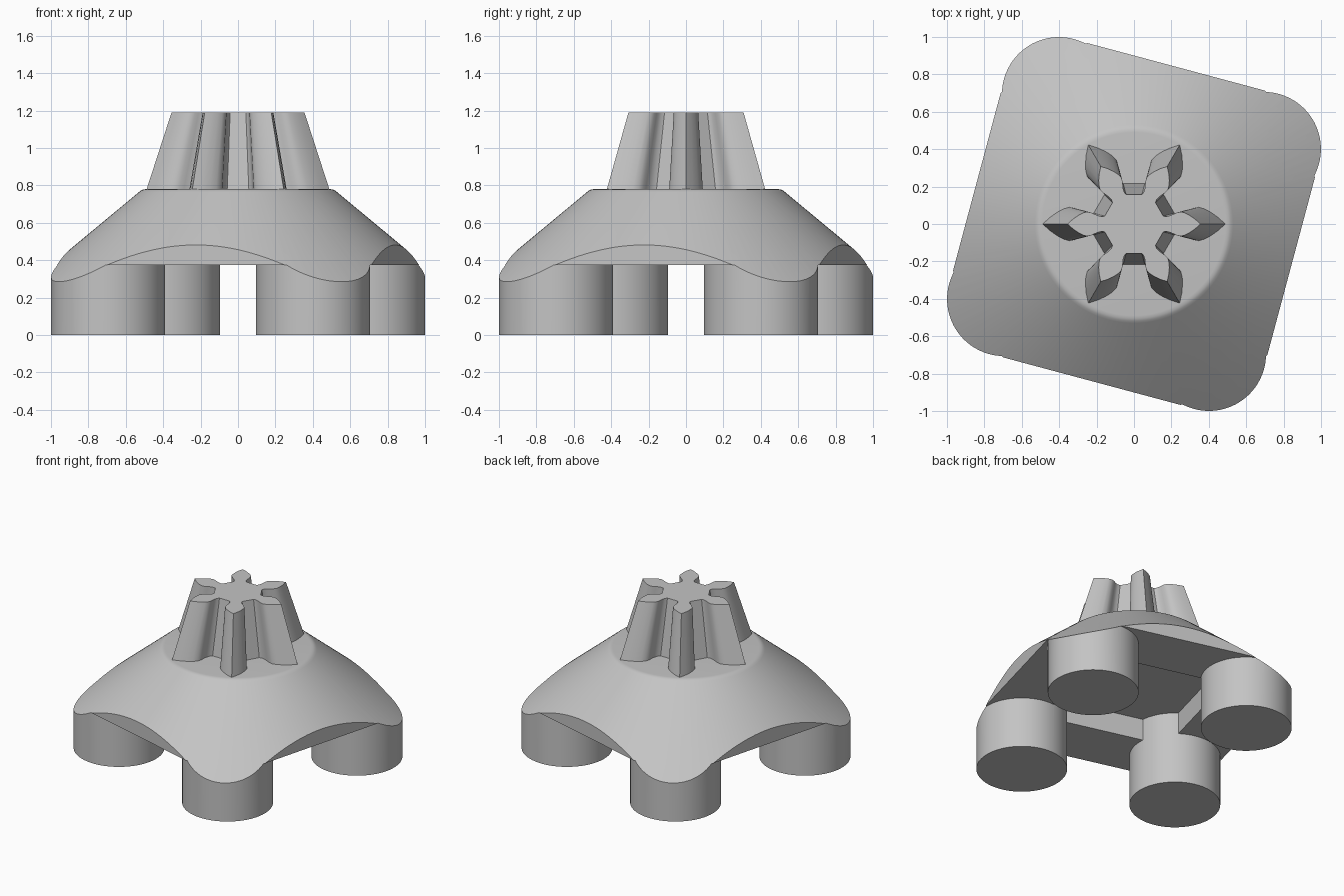
import bpy
import bmesh
from math import cos, sin, pi, radians, tau

cube = bpy.data.objects.get("Cube")
if cube:
    bpy.data.objects.remove(cube, do_unlink=True)

grey = bpy.data.materials.new("light_grey")
grey.use_nodes = True
colour = (0.55, 0.55, 0.55, 1)
grey.diffuse_color = colour
grey.node_tree.nodes["Principled BSDF"].inputs["Base Color"].default_value = colour

TURN = radians(75)     # direction of one flat side of the foot
LEG_OFFSET = 0.567     # leg centre from the axis, along each side direction
LEG_R = 0.305


def cone_height(r):
    return 0.48 - 0.83 * (r - 0.872)


def turned(x, y):
    return x * cos(TURN) - y * sin(TURN), x * sin(TURN) + y * cos(TURN)


def add_object(name, bm):
    bmesh.ops.recalc_face_normals(bm, faces=bm.faces)
    mesh = bpy.data.meshes.new(name)
    bm.to_mesh(mesh)
    bm.free()
    mesh.materials.append(grey)
    obj = bpy.data.objects.new(name, mesh)
    bpy.context.collection.objects.link(obj)
    return obj


def loft(name, outline, z0, z1, top_scale=1.0):
    """Closed solid between an outline and its scaled copy above."""
    bm = bmesh.new()
    low = [bm.verts.new((x, y, z0)) for x, y in outline]
    high = [bm.verts.new((x * top_scale, y * top_scale, z1)) for x, y in outline]
    n = len(outline)
    for i in range(n):
        j = (i + 1) % n
        bm.faces.new((low[i], low[j], high[j], high[i]))
    bm.faces.new(low[::-1])
    bm.faces.new(high)
    return add_object(name, bm)


def revolve(name, profile, steps):
    """Closed solid turned about z; the profile runs bottom to top."""
    bm = bmesh.new()
    rings = [[bm.verts.new((r * cos(tau * i / steps), r * sin(tau * i / steps), z))
              for i in range(steps)] for r, z in profile]
    for a, b in zip(rings, rings[1:]):
        for i in range(steps):
            j = (i + 1) % steps
            bm.faces.new((a[i], a[j], b[j], b[i]))
    bm.faces.new(rings[0][::-1])
    bm.faces.new(rings[-1])
    return add_object(name, bm)


def boolean(obj, other, operation):
    mod = obj.modifiers.new(operation.lower(), 'BOOLEAN')
    mod.operation = operation
    mod.solver = 'EXACT'
    mod.object = other
    graph = bpy.context.evaluated_depsgraph_get()
    result = bpy.data.meshes.new_from_object(obj.evaluated_get(graph))
    obj.modifiers.clear()
    obj.data = result
    bpy.data.objects.remove(other, do_unlink=True)


def smooth(obj, angle):
    bpy.ops.object.select_all(action='DESELECT')
    obj.select_set(True)
    bpy.context.view_layer.objects.active = obj
    bpy.ops.object.shade_smooth_by_angle(angle=radians(angle))


# Foot slab with rounded corners
corners = [(cos(pi / 4 + q * pi / 2) * 2 ** 0.5 * LEG_OFFSET,
            sin(pi / 4 + q * pi / 2) * 2 ** 0.5 * LEG_OFFSET) for q in range(4)]
corner_r = LEG_R - 0.002
slab = []
for q, (cx, cy) in enumerate(corners):
    for k in range(25):
        a = q * pi / 2 + k / 24 * pi / 2
        slab.append(turned(cx + corner_r * cos(a), cy + corner_r * sin(a)))
foot = loft("foot", slab, 0.375, 0.9)

# Square recess in the underside
w = 0.46
pocket = loft("pocket_cutter",
              [turned(*p) for p in ((w, w), (-w, w), (-w, -w), (w, -w))], 0.2, 0.535)
boolean(foot, pocket, 'DIFFERENCE')

# Four round legs
for cx, cy in corners:
    circle = [turned(cx + LEG_R * cos(tau * (k + 0.5) / 96),
                     cy + LEG_R * sin(tau * (k + 0.5) / 96)) for k in range(96)]
    boolean(foot, loft("leg", circle, 0, 0.6), 'UNION')

# Conical upper surface with a softened rim
dome = revolve("dome_cutter", [(1.3, -0.1), (1.3, cone_height(1.3)),
                               (0.53, cone_height(0.53)), (0.518, 0.773),
                               (0.505, 0.7785), (0.49, 0.78)], 144)
boolean(foot, dome, 'INTERSECT')
smooth(foot, 25)

# Six-lobed tapered grip
half_lobe = [(0.216, 0.058), (0.24, 0.055), (0.268, 0.062), (0.29, 0.072),
             (0.315, 0.084), (0.345, 0.09), (0.375, 0.082), (0.41, 0.064),
             (0.45, 0.036)]
lobe = [(x, -y) for x, y in half_lobe] + [(0.49, 0)] + half_lobe[::-1]
star = []
for s in range(6):
    a = s * pi / 3
    star += [(x * cos(a) - y * sin(a), x * sin(a) + y * cos(a)) for x, y in lobe]
grip = loft("grip", star, 0.775, 1.19, 0.725)
smooth(grip, 32)
